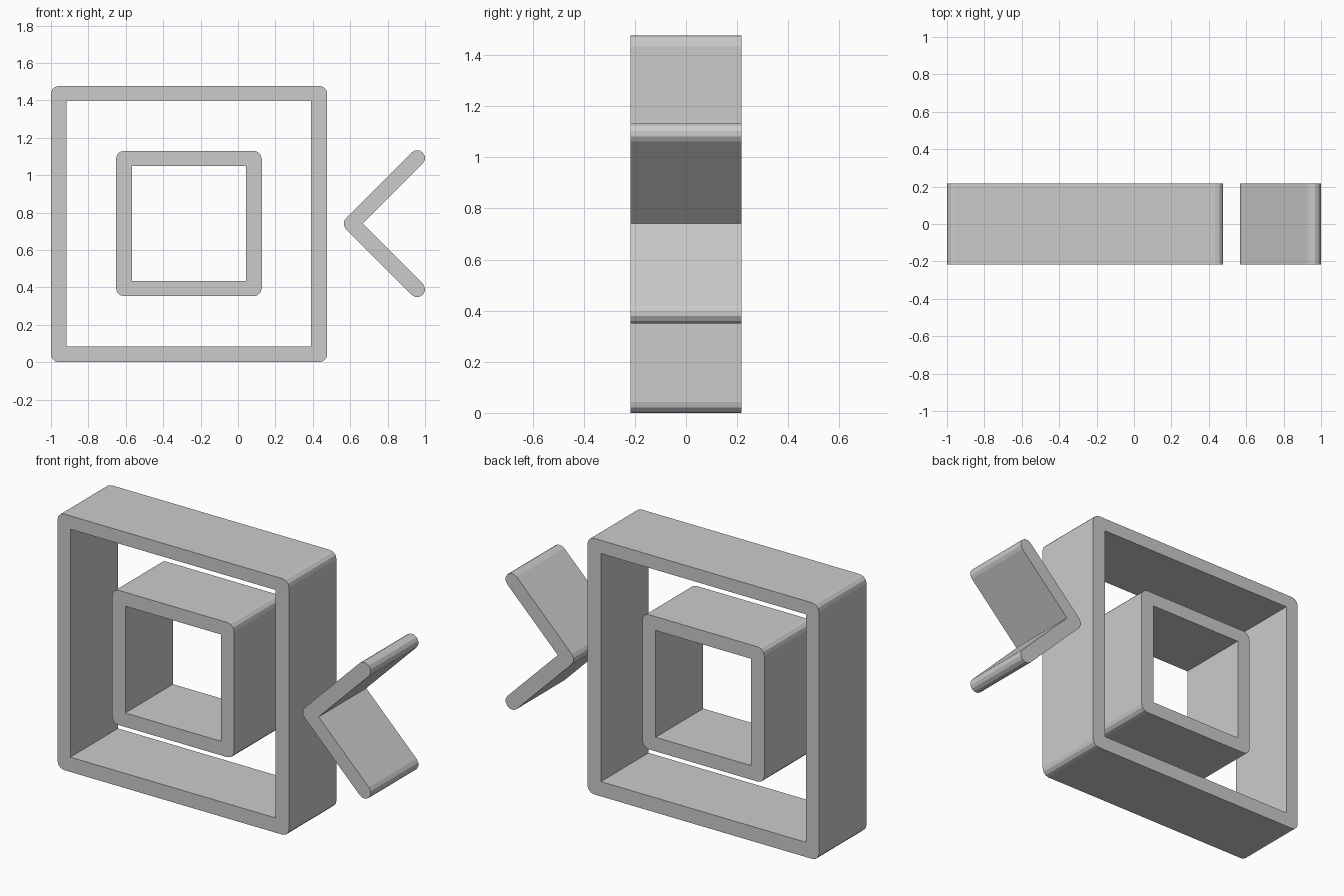
import bpy
import bmesh
from math import sin, cos, pi, radians, sqrt

DEPTH = 0.217   # half thickness, front to back
R = 0.042       # corner and stroke radius

cube = bpy.data.objects.get("Cube")
if cube:
    bpy.data.objects.remove(cube, do_unlink=True)

grey = bpy.data.materials.new("plain_grey")
grey.use_nodes = True
grey.diffuse_color = (0.6, 0.6, 0.6, 1)
grey.node_tree.nodes["Principled BSDF"].inputs["Base Color"].default_value = (0.6, 0.6, 0.6, 1)


def arc(x, z, start, end):
    """Arc of radius R in steps of 30 degrees."""
    steps = round((end - start) / 30)
    angles = [radians(start + (end - start) * i / steps) for i in range(steps + 1)]
    return [(x + R * cos(a), z + R * sin(a)) for a in angles]


def rounded_box(x0, x1, z0, z1):
    return (arc(x1 - R, z1 - R, 0, 90) + arc(x0 + R, z1 - R, 90, 180)
            + arc(x0 + R, z0 + R, 180, 270) + arc(x1 - R, z0 + R, 270, 360))


def box(x0, x1, z0, z1):
    return [(x1, z1), (x0, z1), (x0, z0), (x1, z0)]


def extruded(name, *loops):
    """Solid from an outline and an optional hole, extruded along y."""
    curve = bpy.data.curves.new(name + "_outline", "CURVE")
    curve.dimensions = "2D"
    curve.fill_mode = "BOTH"
    curve.extrude = DEPTH
    for loop in loops:
        spline = curve.splines.new("POLY")
        spline.points.add(len(loop) - 1)
        for point, (x, z) in zip(spline.points, loop):
            point.co = (x, z, 0, 1)
        spline.use_cyclic_u = True
    helper = bpy.data.objects.new(name + "_outline", curve)
    bpy.context.collection.objects.link(helper)
    graph = bpy.context.evaluated_depsgraph_get()
    mesh = bpy.data.meshes.new_from_object(helper.evaluated_get(graph))
    bpy.data.objects.remove(helper, do_unlink=True)

    # Weld the caps to the walls and stand the profile upright
    bm = bmesh.new()
    bm.from_mesh(mesh)
    bmesh.ops.remove_doubles(bm, verts=bm.verts, dist=0.0005)
    for v in bm.verts:
        v.co = (v.co.x, -v.co.z, v.co.y)
    bmesh.ops.recalc_face_normals(bm, faces=bm.faces)
    for face in bm.faces:
        face.smooth = False
        face.material_index = 0
    bm.to_mesh(mesh)
    bm.free()
    mesh.name = name
    mesh.materials.clear()
    mesh.materials.append(grey)
    obj = bpy.data.objects.new(name, mesh)
    bpy.context.collection.objects.link(obj)
    return obj


# Two nested square frames
extruded("outer_frame", rounded_box(-1, 0.477, 0, 1.477), box(-0.918, 0.391, 0.085, 1.4))
extruded("inner_frame", rounded_box(-0.652, 0.127, 0.353, 1.13), box(-0.567, 0.042, 0.434, 1.05))

# Arrow bent at its left tip, with rounded ends
TIP, MID, ARM = 0.607, 0.741, 0.351
extruded("arrow",
         arc(TIP + ARM, MID + ARM, -45, 135) + arc(TIP, MID, 135, 225)
         + arc(TIP + ARM, MID - ARM, 225, 405) + [(TIP + R * sqrt(2), MID)])
